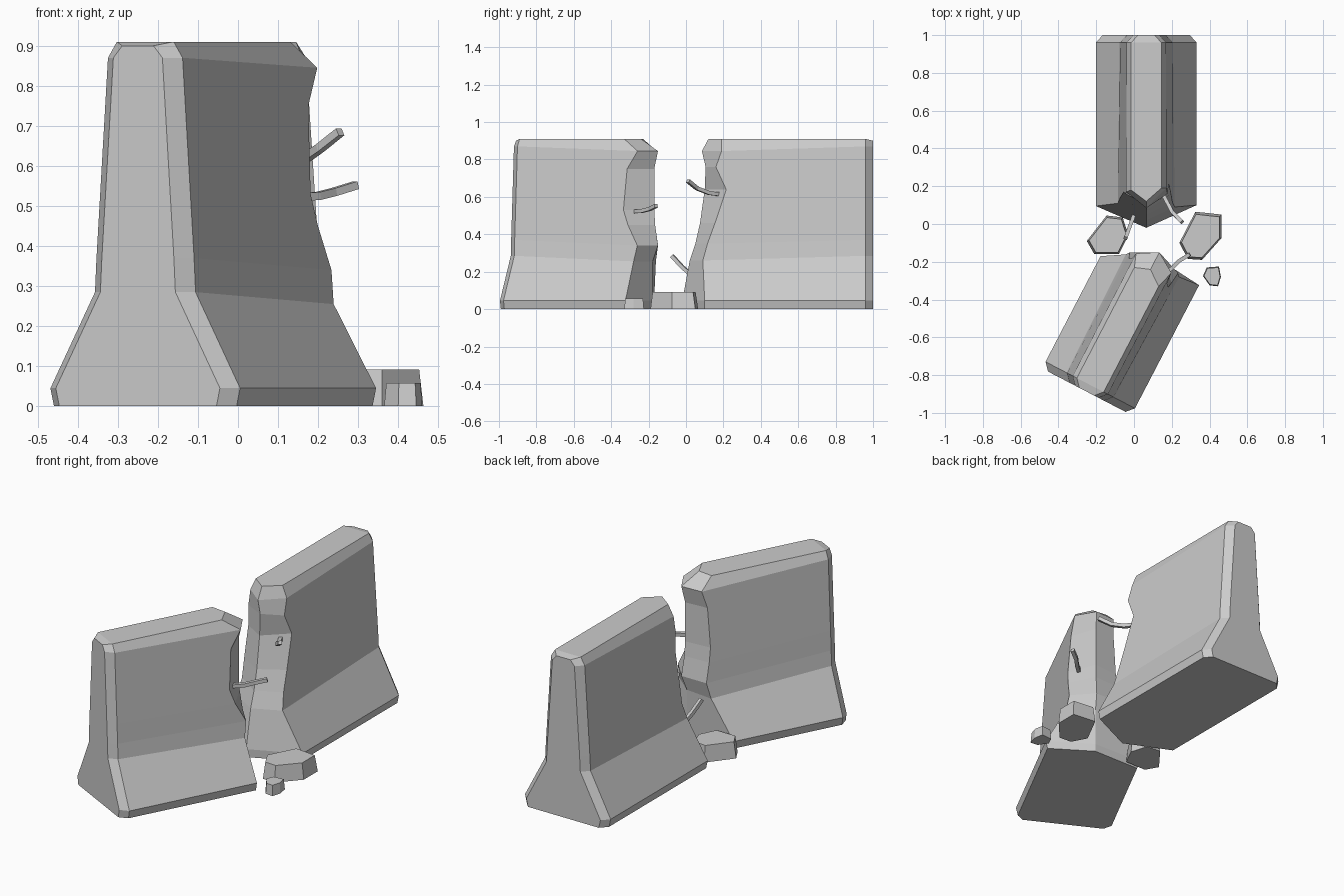
import bpy, bmesh, math
from mathutils import Vector

if "Cube" in bpy.data.objects:
    bpy.data.objects.remove(bpy.data.objects["Cube"])


def finish(bm, name):
    bmesh.ops.recalc_face_normals(bm, faces=bm.faces)
    me = bpy.data.meshes.new(name)
    bm.to_mesh(me)
    bm.free()
    ob = bpy.data.objects.new(name, me)
    bpy.context.collection.objects.link(ob)
    return ob


# Barrier cross-section: height -> half width
PROFILE = [(0, .257), (.045, .267), (.275, .142), (.36, .138), (.87, .105), (.91, .08)]


def half_width(z):
    for (z0, w0), (z1, w1) in zip(PROFILE, PROFILE[1:]):
        if z <= z1:
            return w0 + (w1 - w0) * (z - z0) / (z1 - z0)
    return PROFILE[-1][1]


END_Z = [0, .045, .285, .37, .48, .64, .76, .87, .91]


def barrier_half(name, rows, loc, angle):
    """Chamfered end at y=0; rows = (z, left, middle, right) depth of the broken end."""
    bm = bmesh.new()
    n = len(rows)

    def column(points):
        return [bm.verts.new(p) for p in points]

    def side(s, k):
        cap = column([(s * (half_width(z) - .036), 0, min(z, .9)) for z in END_Z])
        ring = column([(s * half_width(z), .04, z) for z in END_Z])
        broken = column([(s * half_width(r[0]), r[k], r[0]) for r in rows])
        return cap, ring, broken

    lc, lr, lb = side(-1, 1)
    rc, rr, rb = side(1, 3)
    mid = column([(0, r[2], r[0]) for r in rows])
    # side walls, end chamfers and broken face
    strips = [(lc, lr), (lr, lb), (lb, mid), (mid, rb), (rb, rr), (rr, rc)]
    for a, b in strips:
        for i in range(n - 1):
            bm.faces.new((a[i], b[i], b[i + 1], a[i + 1]))
    # end cap, top and bottom
    bm.faces.new(lc + rc[::-1])
    for i in (0, -1):
        bm.faces.new((lc[i], lr[i], rr[i], rc[i]))
        bm.faces.new((lr[i], lb[i], mid[i], rb[i], rr[i]))
    ob = finish(bm, name)
    ob.location = loc
    ob.rotation_euler.z = angle


barrier_half("barrier_front_half", [
    (0, .67, .80, .775), (.045, .67, .80, .775), (.255, .74, .80, .765),
    (.34, .76, .832, .78), (.45, .74, .815, .72), (.53, .73, .81, .69),
    (.75, .74, .81, .705), (.845, .77, .832, .765), (.91, .70, .73, .67)],
    (-.25, -.888, 0), math.radians(-27.5))

barrier_half("barrier_back_half", [
    (0, .90, 1.02, .905), (.045, .90, 1.02, .905), (.26, .91, .98, .89),
    (.35, .885, .95, .86), (.46, .845, .925, .85), (.64, .785, .90, .83),
    (.76, .84, .895, .84), (.845, .81, .915, .83), (.91, .81, .88, .82)],
    (.065, 1.0, 0), math.pi)


# Bent reinforcing bars
def rebar(name, points, r=.014, sides=4):
    bm = bmesh.new()
    pts = [Vector(p) for p in points]
    rings = []
    for i, p in enumerate(pts):
        d = (pts[min(i + 1, len(pts) - 1)] - pts[max(i - 1, 0)]).normalized()
        a = d.cross(Vector((0, 0, 1))).normalized()
        b = d.cross(a)
        turn = [math.tau * (k + .5) / sides for k in range(sides)]
        rings.append([bm.verts.new(p + r * (a * math.cos(t) + b * math.sin(t))) for t in turn])
    for q, s in zip(rings, rings[1:]):
        for k in range(sides):
            j = (k + 1) % sides
            bm.faces.new((q[k], q[j], s[j], s[k]))
    bm.faces.new(rings[0])
    bm.faces.new(rings[-1])
    finish(bm, name)


rebar("rebar_upper", [(.12, .22, .61), (.17, .125, .62), (.205, .06, .645), (.255, .01, .685)])
rebar("rebar_middle", [(.12, -.30, .52), (.20, -.235, .525), (.24, -.195, .535), (.295, -.16, .552)])
rebar("rebar_lower", [(.02, .10, .165), (-.01, .02, .19), (-.025, -.02, .225), (-.045, -.075, .285)])


# Concrete rubble on the ground
def rubble(name, outline, height, taper=.9):
    bm = bmesh.new()
    cx = sum(p[0] for p in outline) / len(outline)
    cy = sum(p[1] for p in outline) / len(outline)
    low = [bm.verts.new((x, y, 0)) for x, y in outline]
    top = [bm.verts.new((cx + (x - cx) * taper, cy + (y - cy) * taper, height)) for x, y in outline]
    bm.faces.new(low)
    bm.faces.new(top)
    for i in range(len(low)):
        j = (i + 1) % len(low)
        bm.faces.new((low[i], low[j], top[j], top[i]))
    finish(bm, name)


rubble("rubble_right", [(.325, .065), (.463, .05), (.463, -.075), (.36, -.19), (.285, -.185), (.24, -.10)], .092)
rubble("rubble_left", [(-.25, -.09), (-.145, .045), (-.06, .035), (-.03, -.06), (-.08, -.16), (-.21, -.16)], .092)
rubble("rubble_small", [(.365, -.275), (.385, -.23), (.45, -.225), (.46, -.28), (.445, -.33), (.40, -.325)], .058)
